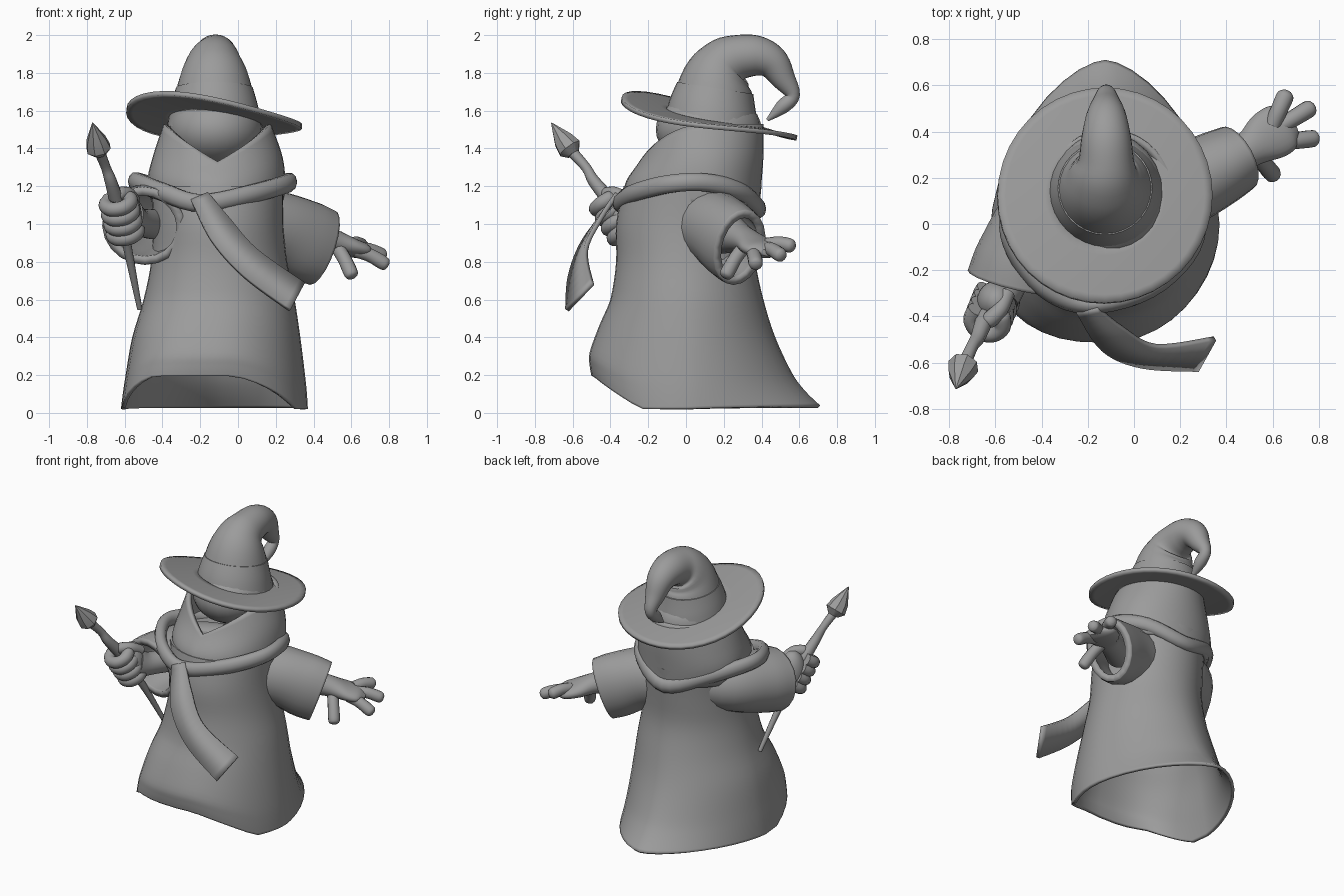
import bpy, bmesh
from math import sin, cos, pi, radians
from mathutils import Vector

cube = bpy.data.objects.get("Cube")
if cube:
    bpy.data.objects.remove(cube)

grey = bpy.data.materials.new("plain grey")
grey.use_nodes = True
GREY = (0.33, 0.33, 0.33, 1)
grey.diffuse_color = GREY
grey.node_tree.nodes["Principled BSDF"].inputs["Base Color"].default_value = GREY


def spline(keys, steps, closed=False):
    """Smooth curve through keys of any dimension."""
    n, out = len(keys), []
    pick = (lambda i: keys[i % n]) if closed else (lambda i: keys[max(0, min(n - 1, i))])
    for i in range(n if closed else n - 1):
        quad = [pick(i + k) for k in (-1, 0, 1, 2)]
        for s in range(steps):
            t = s / steps
            out.append([b + 0.5 * t * (c - a + t * (2*a - 5*b + 4*c - d + t * (3*(b - c) + d - a)))
                        for a, b, c, d in zip(*quad)])
    return out if closed else out + [list(keys[-1])]


def loft(name, rings, cap_start=True, cap_end=True, closed=False, wrap=True, thick=0, angle=50):
    """Skin a list of point rings into one smooth-shaded object."""
    bm = bmesh.new()
    rows = [[bm.verts.new(p) for p in ring] for ring in rings]
    n, m = len(rows[0]), len(rows)
    for i in range(m if closed else m - 1):
        a, b = rows[i], rows[(i + 1) % m]
        for j in range(n if wrap else n - 1):
            k = (j + 1) % n
            bm.faces.new((a[j], a[k], b[k], b[j]))
    if not closed and wrap:
        if cap_start:
            bm.faces.new(rows[0][::-1])
        if cap_end:
            bm.faces.new(rows[-1])
    bmesh.ops.recalc_face_normals(bm, faces=bm.faces)
    mesh = bpy.data.meshes.new(name)
    bm.to_mesh(mesh)
    bm.free()
    obj = bpy.data.objects.new(name, mesh)
    bpy.context.collection.objects.link(obj)
    mesh.materials.append(grey)
    if thick:
        mod = obj.modifiers.new("thickness", "SOLIDIFY")
        mod.thickness, mod.offset = thick, -1
    bpy.ops.object.select_all(action="DESELECT")
    obj.select_set(True)
    bpy.context.view_layer.objects.active = obj
    bpy.ops.object.shade_smooth_by_angle(angle=radians(angle))
    return obj


def tube(name, keys, ref=(0, 0, 1), steps=5, sides=20, closed=False, **kw):
    """Sweep an ellipse along keys of (x, y, z, width, height)."""
    pts = spline([k if len(k) == 5 else (*k, k[3]) for k in keys], steps, closed)
    rings, n = [], len(pts)
    for i, p in enumerate(pts):
        nxt = pts[(i + 1) % n] if closed else pts[min(i + 1, n - 1)]
        prv = pts[i - 1] if closed else pts[max(i - 1, 0)]
        t = (Vector(nxt[:3]) - Vector(prv[:3])).normalized()
        side = t.cross(Vector(ref)).normalized()
        up = side.cross(t)
        rings.append([Vector(p[:3]) + side * p[3] * cos(a) + up * p[4] * sin(a)
                      for a in (2 * pi * j / sides for j in range(sides))])
    return loft(name, rings, closed=closed, **kw)


def finger(name, path, r):
    """Rounded digit along a path."""
    pts = [Vector(p) for p in path]
    end = pts[-1] + (pts[-1] - pts[-2]).normalized() * r * 0.6
    keys = [(*p, r) for p in pts] + [(*end, r * 0.45)]
    return tube(name, keys, ref=(0.1, 0.2, 1), sides=12)


def ball(name, centre, radii):
    c = Vector(centre)
    rings = []
    for i in range(1, 16):
        u = pi * i / 16
        rings.append([c + Vector((radii[0] * sin(u) * cos(a), radii[1] * sin(u) * sin(a),
                                  -radii[2] * cos(u))) for a in (2 * pi * j / 24 for j in range(24))])
    return loft(name, rings)


def outline(x0, x1, y0, y1, cy, a, power=1):
    """Point of an egg-shaped section given by its extents; power below 1 squares it."""
    c, s = ((abs(v) ** power) * (1 if v > 0 else -1) for v in (cos(a), sin(a)))
    return ((x0 + x1) / 2 + (x1 - x0) / 2 * c, cy + s * (y1 - cy if s > 0 else cy - y0))


angles = [2 * pi * j / 40 for j in range(40)]

# robe: open flared skirt, pointed train, square front corner, raised front hem
robe = []
for z, *box in spline([(.02, -.62, .37, -.5, .71), (.1, -.61, .365, -.51, .63), (.2, -.595, .355, -.51, .56),
                       (.4, -.56, .33, -.46, .47), (.6, -.5, .3, -.4, .41), (.8, -.46, .26, -.37, .37),
                       (1.0, -.45, .24, -.37, .38), (1.2, -.46, .24, -.33, .4)], 4):
    ring = []
    for a in angles:
        u = max(0, -sin(a))
        bend = 0.25 if sin(a) > 0 else (-0.3 if cos(a) < 0 else 0)
        x, y = outline(*box, 0, a, 1 + bend * max(0, 1 - z / 0.9))
        lift = 0.18 * max(0, min(1, 1.6 * u - 0.3 * cos(a) - 0.5)) + 0.02 * max(0, sin(a))
        ring.append((x, y, z + lift * max(0, 1 - z / 0.6)))
    robe.append(ring)
loft("robe", robe, cap_start=False, thick=0.02)

# hood with a V-shaped front opening
profile = spline([(1.1, -.45, .24, -.33, .39), (1.22, -.48, .25, -.32, .4),
                  (1.36, -.45, .235, -.23, .41), (1.54, -.39, .17, -.16, .41)], 6)
hood = []
for i in range(13):
    ring = []
    for a in angles:
        rise = min(1, abs(cos(a))) if sin(a) < 0 else 1
        z = 1.1 + (0.23 + 0.2 * rise) * i / 12
        k = max(j for j in range(len(profile) - 1) if profile[j][0] <= z)
        lo, hi = profile[k], profile[k + 1]
        t = (z - lo[0]) / (hi[0] - lo[0])
        x, y = outline(*[p + (q - p) * t for p, q in zip(lo[1:], hi[1:])], 0.1, a)
        ring.append((x, y, z))
    hood.append(ring)
loft("hood", hood, cap_start=False, cap_end=False, thick=0.03)
ball("head", (-.12, .12, 1.5), (.25, .28, .2))

# scarf ring and hanging tail
tube("scarf_ring", [(-.2, -.35, 1.11, .04, .05), (.07, -.28, 1.16, .04, .05), (.25, -.1, 1.21, .04, .05),
                    (.26, .1, 1.22, .04, .05), (.14, .29, 1.17, .04, .05), (-.1, .385, 1.08, .04, .05),
                    (-.36, .28, 1.17, .04, .05), (-.52, .08, 1.22, .04, .05), (-.53, -.08, 1.22, .04, .05),
                    (-.4, -.27, 1.17, .04, .05)], closed=True, sides=10)
low = [(-.25, -.385, 1.13), (-.14, -.55, .92), (.03, -.625, .73), (.28, -.64, .55)]
high = [(-.16, -.375, 1.17), (-.05, -.46, 1.04), (.1, -.54, .87), (.355, -.505, .69)]
loft("scarf_tail", list(zip(spline(low, 6), spline(high, 6))), wrap=False, thick=0.025)

# hat: tilted wavy brim, band and bent cone
brim = []
for r in (.2, .26, .32, .38, .43, .465):
    brim.append([(-.125 + r * cos(a), .125 + r * sin(a),
                  1.57 - .22 * r * sin(a) - .09 * r * cos(a) + .028 * (r / .465) ** 2 * sin(2 * a))
                 for a in angles])
loft("hat_brim", brim, cap_start=False, cap_end=False, thick=0.025)
tube("hat_band", [(-.125, .13, 1.51, .252), (-.125, .14, 1.62, .232), (-.125, .155, 1.72, .204)],
     ref=(1, 0, 0), sides=32)
tube("hat_cone", [(-.125, .13, 1.52, .24), (-.125, .16, 1.74, .194), (-.125, .21, 1.84, .155),
                  (-.12, .27, 1.88, .122), (-.12, .37, 1.89, .108), (-.12, .455, 1.855, .09),
                  (-.12, .515, 1.77, .065), (-.12, .565, 1.68, .038), (-.12, .51, 1.62, .038),
                  (-.12, .43, 1.55, .008)], ref=(1, 0, 0), sides=28)

# bell sleeves, open at the cuffs
tube("left_sleeve", [(.05, .1, 1.0, .2, .2), (.22, .17, .97, .18, .2), (.36, .24, .91, .165, .215),
                     (.445, .285, .875, .15, .21)], cap_end=False, thick=0.045)
tube("right_sleeve", [(-.2, .14, 1.06, .16, .16), (-.38, .05, 1.04, .18, .18), (-.47, -.14, 1.01, .21, .205),
                      (-.5, -.25, .99, .225, .21)], cap_end=False, thick=0.045)

# open left hand
tube("left_palm", [(.3, .21, .96, .1, .12), (.42, .28, .93, .08, .08), (.5, .325, .91, .08, .065),
                   (.58, .38, .88, .11, .052), (.65, .42, .86, .105, .042), (.69, .44, .85, .05, .02)])
for label, base, tip in (("first", (.6, .43, .89), (.655, .555, .885)), ("middle", (.63, .42, .87), (.76, .5, .835)),
                         ("last", (.62, .35, .86), (.775, .37, .79)), ("thumb", (.53, .3, .87), (.6, .215, .735))):
    mid = [(p + q) / 2 + d for p, q, d in zip(base, tip, (0, 0, .01))]
    finger("left_" + label + "_finger", (base, mid, tip), .037)

# wand with a pointed tip
tube("wand", [(-.52, -.08, .55, .014), (-.57, -.21, .8, .022), (-.62, -.36, 1.05, .03), (-.645, -.41, 1.13, .038),
              (-.675, -.49, 1.23, .032), (-.7, -.53, 1.3, .026), (-.735, -.61, 1.39, .03)], sides=10)
tube("wand_tip", [(-.73, -.595, 1.37, .035), (-.738, -.615, 1.4, .068), (-.75, -.65, 1.445, .055),
                  (-.77, -.712, 1.535, .003)], steps=1, sides=8, angle=40)

# right hand wrapped around the wand
tube("right_wrist", [(-.46, -.08, 1.0, .08), (-.53, -.24, 1.01, .075), (-.57, -.32, 1.03, .075, .11)])
ball("right_palm", (-.595, -.335, 1.04), (.085, .09, .14))
grip, axis = Vector((-.615, -.37, 1.035)), Vector((-.2, -.5, .84)).normalized()
across = Vector((1, 0, 0)) - axis * axis.x
across.normalize()
ahead = axis.cross(across)
for i in range(4):
    c = grip + axis * (i - 1.5) * .062
    arc = [c + .068 * (across * cos(a) - ahead * sin(a)) for a in (pi * 1.25 - pi * .28 * k for k in range(6))]
    finger("right_finger_%d" % (i + 1), arc, .039)
finger("right_thumb", [(-.55, -.3, 1.12), (-.58, -.37, 1.16), (-.63, -.42, 1.16)], .035)
